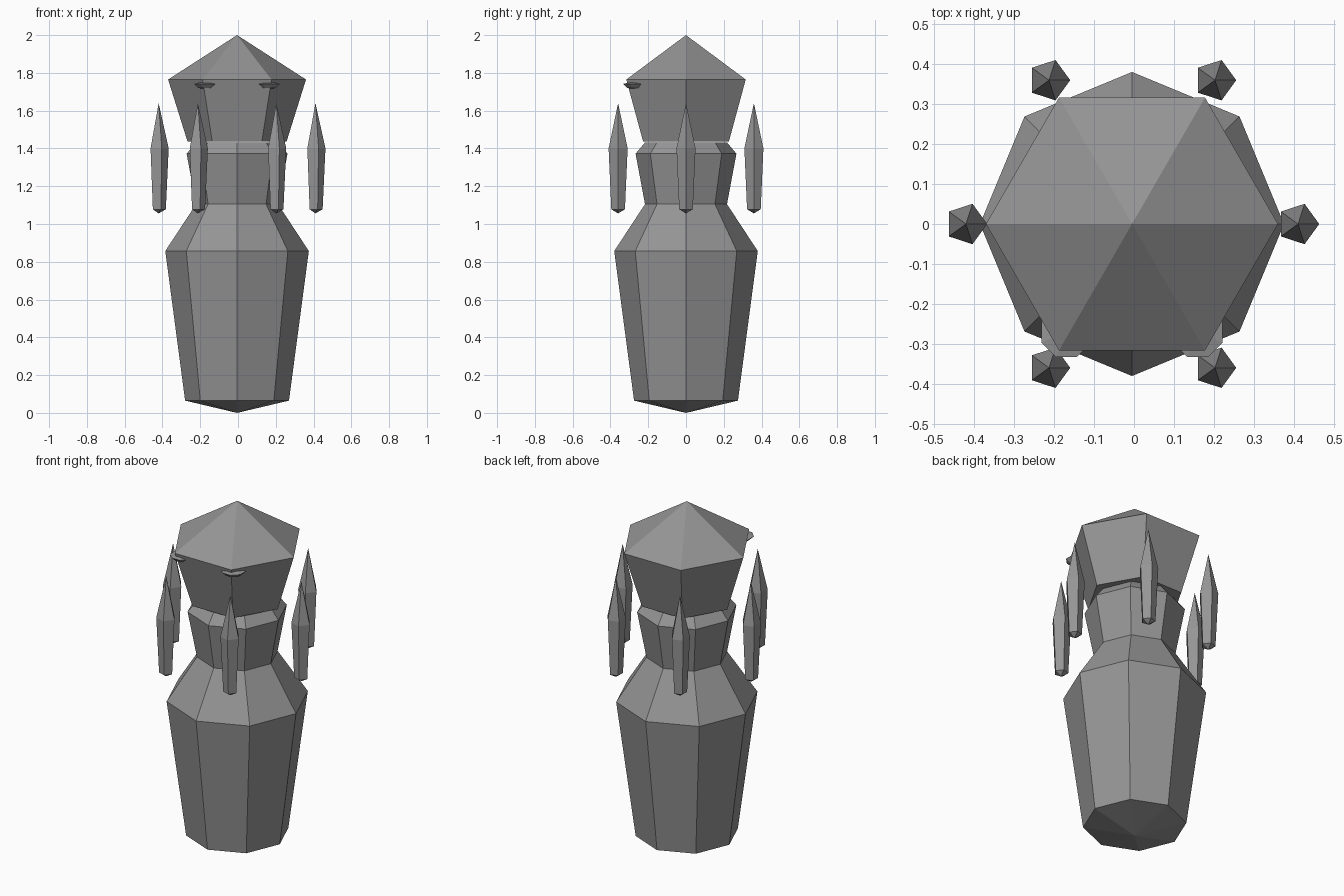
import bpy, bmesh, math

if "Cube" in bpy.data.objects:
    bpy.data.objects.remove(bpy.data.objects["Cube"])

AX = -0.005  # axis offset that centres the bounding box

grey = bpy.data.materials.new("stone grey")
grey.diffuse_color = (0.3, 0.3, 0.3, 1.0)
grey.use_nodes = True
grey.node_tree.nodes["Principled BSDF"].inputs["Base Color"].default_value = grey.diffuse_color


def lathe(name, profile, sides, x=0.0, y=0.0, turn=0.0):
    """Faceted solid of revolution; radius 0 makes a point, open ends are capped."""
    bm = bmesh.new()
    rings = []
    for r, z in profile:
        n = 1 if r == 0 else sides
        rings.append([bm.verts.new((x + AX + r * math.cos(turn + math.tau * i / sides),
                                    y + r * math.sin(turn + math.tau * i / sides), z))
                      for i in range(n)])
    for a, b in zip(rings, rings[1:]):
        for i in range(sides):
            j = (i + 1) % sides
            if len(a) == 1:
                bm.faces.new((a[0], b[j], b[i]))
            elif len(b) == 1:
                bm.faces.new((a[i], a[j], b[0]))
            else:
                bm.faces.new((a[i], a[j], b[j], b[i]))
    for ring in (rings[0], rings[-1]):
        if len(ring) > 1:
            bm.faces.new(ring)
    bmesh.ops.recalc_face_normals(bm, faces=bm.faces[:])
    me = bpy.data.meshes.new(name)
    bm.to_mesh(me)
    bm.free()
    me.materials.append(grey)
    ob = bpy.data.objects.new(name, me)
    bpy.context.collection.objects.link(ob)
    return ob


# Octagonal body with pointed base
lathe("body", [(0, 0), (0.275, 0.065), (0.38, 0.857), (0.217, 1.105)], 8)

# Octagonal neck collar
lathe("neck", [(0.217, 1.105), (0.267, 1.372), (0.217, 1.432)], 8)

# Hexagonal head with pointed crown
lathe("head", [(0.262, 1.436), (0.365, 1.765), (0, 2.0)], 6)

# Flat gem eyes under the brow
for side, label in ((-1, "left"), (1, "right")):
    lathe("eye_" + label, [(0, 1.714), (0.045, 1.72), (0.068, 1.742), (0, 1.756)], 8,
          side * 0.164, -0.27, math.pi / 8)

# Ring of six floating shards
for k in range(6):
    a = math.tau * k / 6
    lathe(f"shard_{k + 1}", [(0, 1.056), (0.038, 1.078), (0.053, 1.4), (0, 1.64)], 5,
          0.415 * math.cos(a), 0.415 * math.sin(a))
